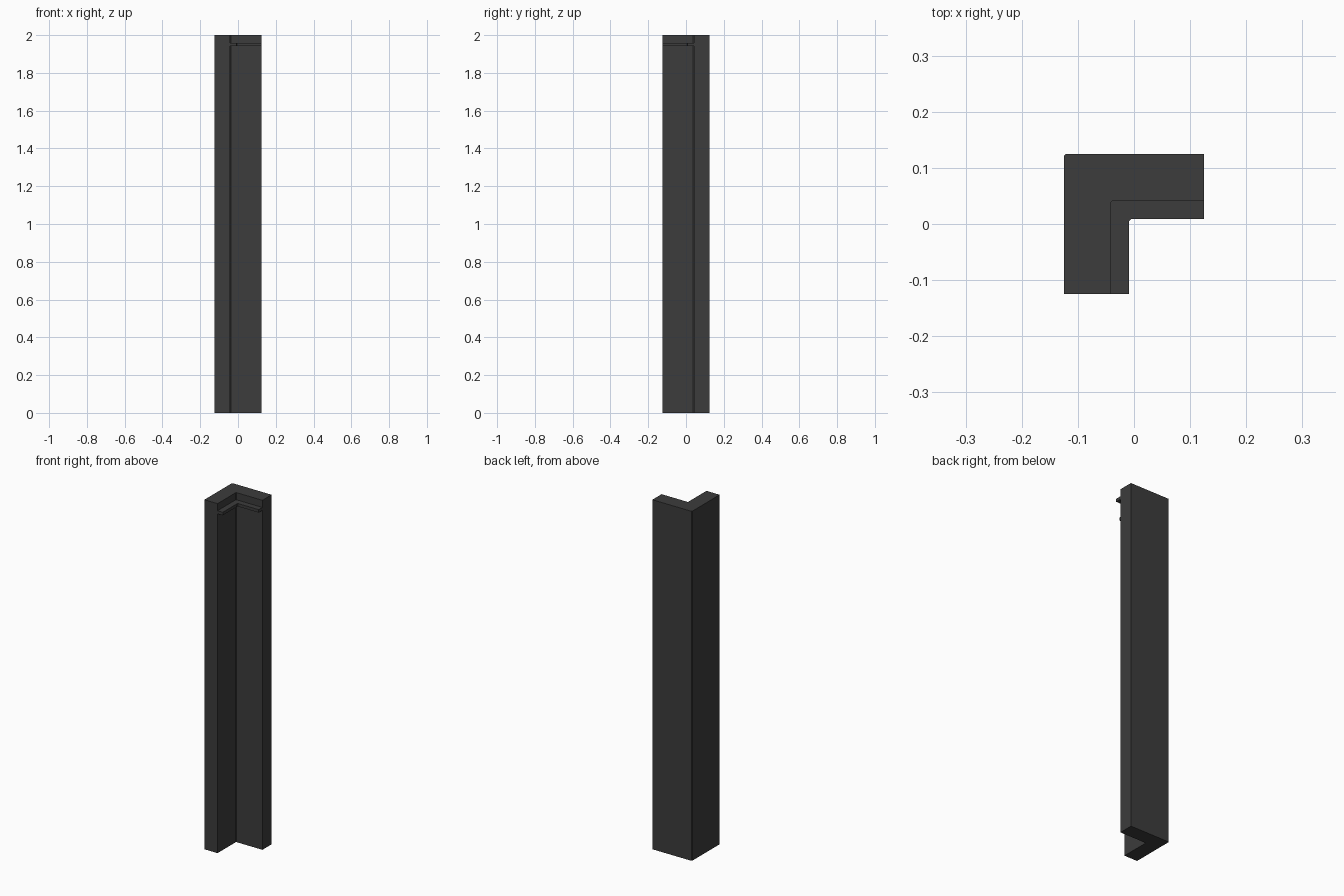
import bpy, bmesh

if "Cube" in bpy.data.objects:
    bpy.data.objects.remove(bpy.data.objects["Cube"])

HALF = 0.125     # half of the overall width
INNER = 0.042    # distance of the inner wall faces from the axes
LIP = 0.009      # distance of the shelf edge from the axes
CUT = 0.004      # tiny corner chamfer

dark = bpy.data.materials.new("dark_grey")
dark.diffuse_color = (0.045, 0.045, 0.045, 1)
dark.use_nodes = True
dark.node_tree.nodes["Principled BSDF"].inputs["Base Color"].default_value = dark.diffuse_color


def angle_prism(name, outer, inner, z0, z1, outer_cut):
    """Extrude an L profile whose corner points to -x / +y."""
    profile = [(-outer, -HALF), (-inner, -HALF),
               (-inner, inner - CUT), (-inner + CUT, inner),
               (HALF, inner), (HALF, outer),
               (-outer + outer_cut, outer), (-outer, outer - outer_cut)]
    bm = bmesh.new()
    base = bm.faces.new([bm.verts.new((x, y, z0)) for x, y in profile])
    top = bmesh.ops.extrude_face_region(bm, geom=[base])["geom"]
    bmesh.ops.translate(bm, vec=(0, 0, z1 - z0),
                        verts=[v for v in top if isinstance(v, bmesh.types.BMVert)])
    bmesh.ops.recalc_face_normals(bm, faces=bm.faces)
    mesh = bpy.data.meshes.new(name)
    bm.to_mesh(mesh)
    bm.free()
    mesh.materials.append(dark)
    obj = bpy.data.objects.new(name, mesh)
    bpy.context.collection.objects.link(obj)
    return obj


# Full-height corner post
angle_prism("corner_post", HALF, INNER, 0, 2, CUT)
# Thin shelf along the inside faces near the top, slightly sunk into the post
angle_prism("inner_shelf", INNER + 0.006, LIP, 1.942, 1.959, CUT)
